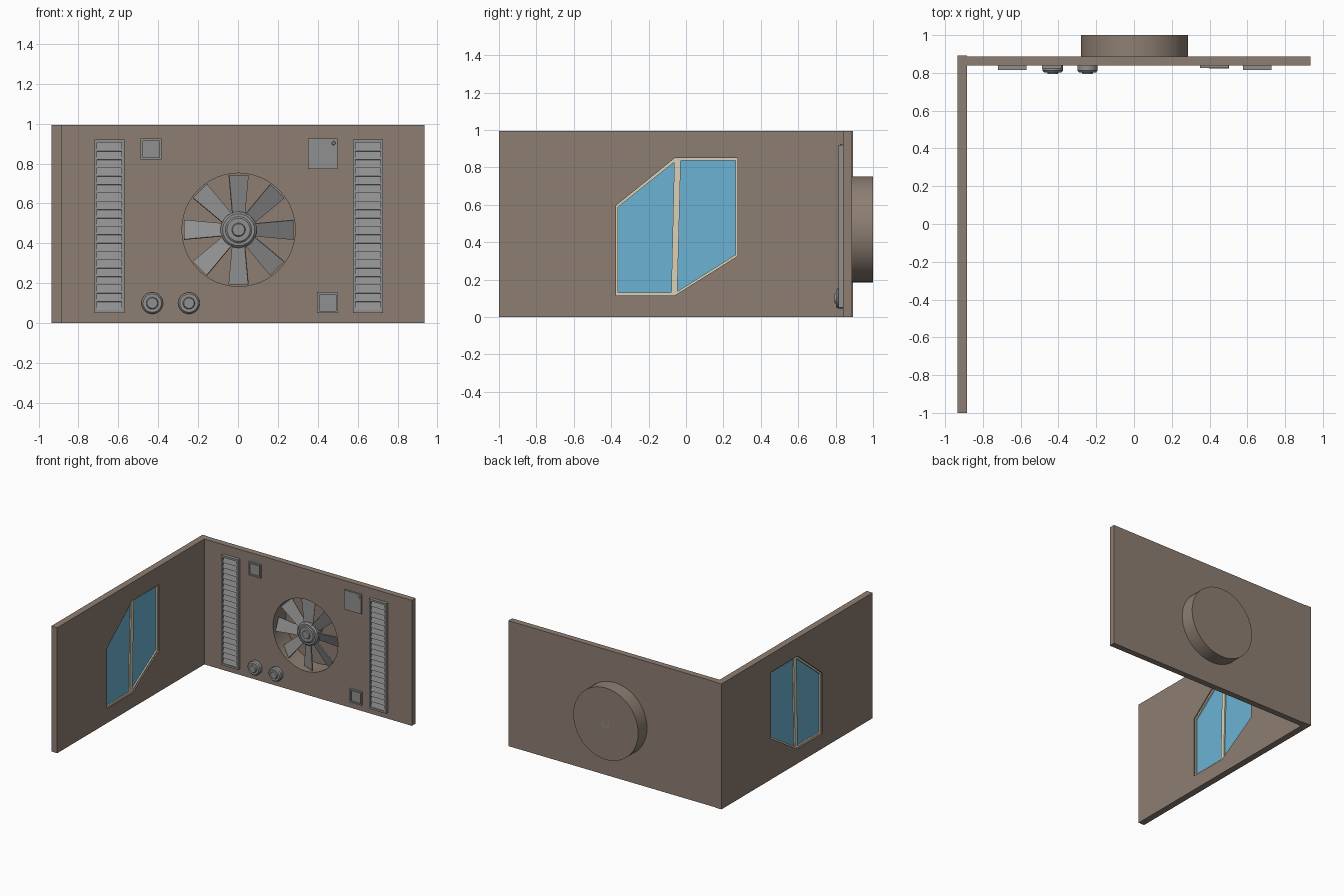
import bpy, bmesh, math
from mathutils import Matrix, Vector

if "Cube" in bpy.data.objects:
    bpy.data.objects.remove(bpy.data.objects["Cube"])


def material(name, rgb):
    m = bpy.data.materials.new(name)
    m.diffuse_color = (*rgb, 1)
    m.use_nodes = True
    m.node_tree.nodes["Principled BSDF"].inputs["Base Color"].default_value = m.diffuse_color
    return m


WALL = material("wall_brown", (0.27, 0.21, 0.17))
GLASS = material("glass_blue", (0.15, 0.45, 0.65))
CREAM = material("frame_cream", (0.70, 0.64, 0.48))
GREY = material("metal_grey", (0.28, 0.28, 0.28))

FAN = (0.003, 0.468)   # fan centre (x, z)
FAN_R = 0.284
FACE = 0.84            # inner face of back wall


def add(name, bm, mat, smooth=False):
    me = bpy.data.meshes.new(name)
    bm.to_mesh(me)
    bm.free()
    ob = bpy.data.objects.new(name, me)
    bpy.context.collection.objects.link(ob)
    me.materials.append(mat)
    if smooth:
        bpy.ops.object.select_all(action='DESELECT')
        ob.select_set(True)
        bpy.context.view_layer.objects.active = ob
        bpy.ops.object.shade_smooth_by_angle(angle=math.radians(35))
    return ob


def plate(name, outlines, lo, hi, side, mat):
    """Extruded outlines (inner ones become holes): 'back' spans y, 'left' spans x."""
    cu = bpy.data.curves.new(name, 'CURVE')
    cu.dimensions = '2D'
    cu.fill_mode = 'BOTH'
    cu.extrude = (hi - lo) / 2
    for pts in outlines:
        s = cu.splines.new('POLY')
        s.points.add(len(pts) - 1)
        for p, (u, v) in zip(s.points, pts):
            p.co = (u, v, 0, 1)
        s.use_cyclic_u = True
    tmp = bpy.data.objects.new(name + "_tmp", cu)
    bpy.context.collection.objects.link(tmp)
    bpy.context.view_layer.update()
    me = bpy.data.meshes.new_from_object(tmp.evaluated_get(bpy.context.evaluated_depsgraph_get()))
    bpy.data.objects.remove(tmp)
    bm = bmesh.new()
    bm.from_mesh(me)
    bpy.data.meshes.remove(me)
    mid = (lo + hi) / 2
    if side == 'back':
        mx = Matrix(((1, 0, 0, 0), (0, 0, -1, mid), (0, 1, 0, 0), (0, 0, 0, 1)))
    else:
        mx = Matrix(((0, 0, 1, mid), (1, 0, 0, 0), (0, 1, 0, 0), (0, 0, 0, 1)))
    bm.transform(mx)
    bmesh.ops.remove_doubles(bm, verts=bm.verts, dist=1e-5)
    bmesh.ops.recalc_face_normals(bm, faces=bm.faces)
    for f in bm.faces:
        f.smooth = False
        f.material_index = 0
    return add(name, bm, mat)


def rect(u0, u1, v0, v1):
    return [(u0, v0), (u1, v0), (u1, v1), (u0, v1)]


def lathe(name, profile, cx, cz, mat, steps=32):
    """Revolve (radius, y) points about a y-parallel axis."""
    bm = bmesh.new()
    vs = [bm.verts.new((cx + r, y, cz)) for r, y in profile]
    es = [bm.edges.new(p) for p in zip(vs, vs[1:])]
    bmesh.ops.spin(bm, geom=vs + es, cent=(cx, 0, cz), axis=(0, 1, 0),
                   angle=math.tau, steps=steps)
    bmesh.ops.remove_doubles(bm, verts=bm.verts, dist=1e-5)
    bmesh.ops.recalc_face_normals(bm, faces=bm.faces)
    return add(name, bm, mat, True)


# Walls: window opening in the left one, round fan opening in the back one
window = [(-0.375, 0.115), (-0.06, 0.115), (0.275, 0.325),
          (0.275, 0.85), (-0.06, 0.85), (-0.375, 0.595)]
plate("left_wall", [rect(-1, 0.892, 0, 0.993), window], -0.935, -0.883, 'left', WALL)
circle = [(FAN[0] + FAN_R * math.cos(i * math.tau / 48),
           FAN[1] + FAN_R * math.sin(i * math.tau / 48)) for i in range(48)]
plate("back_wall", [rect(-0.883, 0.935, 0, 0.993), circle], FACE, 0.888, 'back', WALL)

# Window frame with slanted mullion, and two panes
panes = [[(-0.363, 0.130), (-0.079, 0.130), (-0.063, 0.828), (-0.363, 0.588)],
         [(-0.046, 0.137), (0.264, 0.333), (0.264, 0.836), (-0.028, 0.836)]]
plate("window_frame", [window] + panes, -0.923, -0.892, 'left', CREAM)
for n, p in zip(("front", "rear"), panes):
    plate(f"window_pane_{n}", [p], -0.912, -0.902, 'left', GLASS)

# Fan housing behind the wall
lathe("fan_housing", [(FAN_R, 0.888), (FAN_R, 1.0), (0, 1.0)], *FAN, WALL, 48)

# Fan blades: pitched, flared toward the tip
bm = bmesh.new()
for i in range(8):
    rot = (Matrix.Translation((FAN[0], 0.88, FAN[1])) @ Matrix.Rotation(i * math.tau / 8, 4, 'Y')
           @ Matrix.Rotation(math.radians(22), 4, 'Z'))
    shape = [(-0.033, 0.07), (0.033, 0.07), (0.053, 0.275), (-0.053, 0.275)]
    rings = [[bm.verts.new(rot @ Vector((x, y, z))) for x, z in shape] for y in (-0.004, 0.004)]
    bm.faces.new(rings[0])
    bm.faces.new(rings[1][::-1])
    for a in range(4):
        b = (a + 1) % 4
        bm.faces.new((rings[0][b], rings[0][a], rings[1][a], rings[1][b]))
bmesh.ops.recalc_face_normals(bm, faces=bm.faces)
add("fan_blades", bm, GREY)

# Fan hub with stepped cap and shaft
lathe("fan_hub", [(0, 0.843), (0.03, 0.843), (0.034, 0.851), (0.058, 0.851), (0.066, 0.857),
                  (0.080, 0.857), (0.091, 0.868), (0.091, 0.91), (0.04, 0.92), (0.04, 1.0),
                  (0, 1.0)], *FAN, GREY)

# Louvred vents on both sides
for side, x0 in (("left", -0.72), ("right", 0.577)):
    x1 = x0 + 0.15
    z0, z1 = 0.05, 0.92
    plate(f"vent_frame_{side}", [rect(x0, x1, z0, z1),
          rect(x0 + 0.013, x1 - 0.013, z0 + 0.015, z1 - 0.015)], 0.815, FACE, 'back', GREY)
    bm = bmesh.new()
    bmesh.ops.create_cube(bm, size=1)
    bm.transform(Matrix.Translation((x0 + 0.075, 0.828, z0 + 0.037))
                 @ Matrix.Rotation(math.radians(-20), 4, 'X')
                 @ Matrix.Diagonal((0.126, 0.004, 0.046, 1)))
    slats = add(f"vent_slats_{side}", bm, GREY)
    arr = slats.modifiers.new("rows", 'ARRAY')
    arr.count = 20
    arr.use_relative_offset = False
    arr.use_constant_offset = True
    arr.constant_offset_displace = (0, 0, 0.0419)

# Recessed square panels
for name, x, z in (("upper_panel", -0.488, 0.82), ("lower_panel", 0.397, 0.05)):
    s = 0.105
    inner = rect(x + 0.011, x + s - 0.011, z + 0.011, z + s - 0.011)
    plate(name + "_rim", [rect(x, x + s, z, z + s), inner], 0.824, FACE, 'back', GREY)
    plate(name + "_face", [inner], 0.834, FACE, 'back', GREY)

# Flat cover plate with small button
plate("cover_plate", [rect(0.35, 0.5, 0.772, 0.925)], 0.827, FACE, 'back', GREY)
lathe("cover_button", [(0, 0.823), (0.007, 0.823), (0.010, 0.827)], 0.48, 0.903, GREY, 12)

# Two round knobs
for i, x in enumerate((-0.43, -0.246)):
    lathe(f"knob_{i + 1}", [(0, 0.794), (0.026, 0.794), (0.030, 0.803), (0.046, 0.803),
                            (0.054, 0.812), (0.054, FACE)], x, 0.1, GREY)
